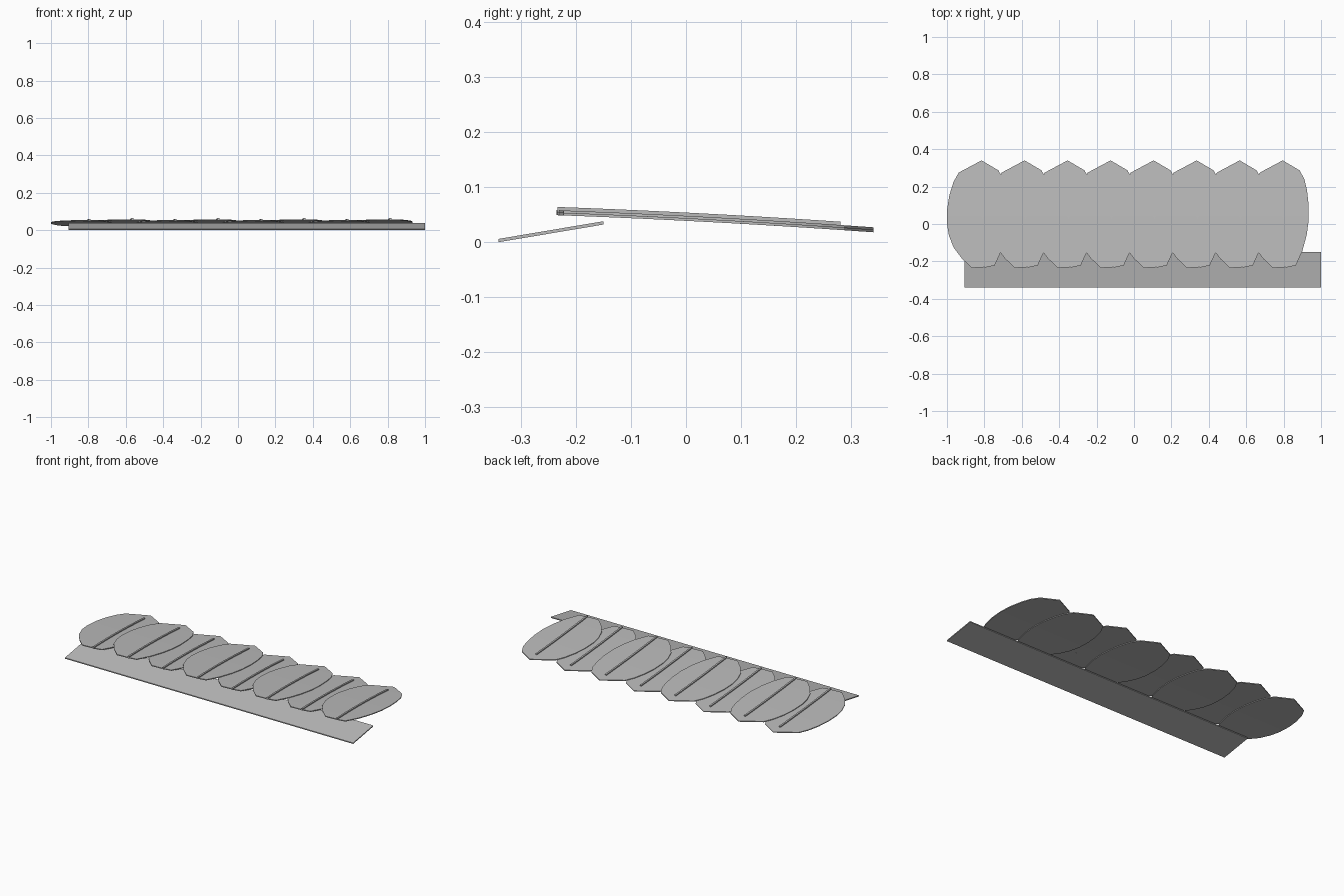
import bpy, bmesh
from mathutils import Vector

if "Cube" in bpy.data.objects:
    bpy.data.objects.remove(bpy.data.objects["Cube"], do_unlink=True)

grey = bpy.data.materials.new("warm_grey")
grey.use_nodes = True
colour = (0.5, 0.5, 0.5, 1)
grey.diffuse_color = colour
grey.node_tree.nodes["Principled BSDF"].inputs["Base Color"].default_value = colour

COUNT, SPACING, FIRST_X = 8, 0.23, -0.815
THICK = 0.005


def surface_height(y):
    # Gentle downward arch towards the back
    t = (y + 0.235) / 0.575
    return 0.049 - 0.021 * t - 0.010 * t * t


def finish(bm, name, x=0.0, z=0.0):
    bmesh.ops.recalc_face_normals(bm, faces=bm.faces)
    mesh = bpy.data.meshes.new(name)
    bm.to_mesh(mesh)
    bm.free()
    mesh.materials.append(grey)
    obj = bpy.data.objects.new(name, mesh)
    obj.location = (x, 0, z)
    bpy.context.collection.objects.link(obj)
    return obj


def thicken(bm, amount):
    result = bmesh.ops.extrude_face_region(bm, geom=bm.faces[:])
    verts = [v for v in result["geom"] if isinstance(v, bmesh.types.BMVert)]
    bmesh.ops.translate(bm, verts=verts, vec=(0, 0, amount))


def strip(sections, amount):
    # Slab from pairs of left and right points
    bm = bmesh.new()
    rows = [[bm.verts.new(p) for p in pair] for pair in sections]
    for a, b in zip(rows, rows[1:]):
        bm.faces.new((a[0], a[1], b[1], b[0]))
    thicken(bm, amount)
    return bm


# Leaf outline: pointed back, bulging sides, blunt front
OUTLINE = [
    (0, 0.34), (-0.122, 0.275), (-0.15, 0.225), (-0.172, 0.155), (-0.184, 0.08),
    (-0.185, 0.0), (-0.175, -0.06), (-0.15, -0.125), (-0.105, -0.185), (-0.052, -0.235),
    (0.03, -0.23), (0.07, -0.222), (0.105, -0.145), (0.128, -0.06), (0.139, 0.02),
    (0.139, 0.1), (0.13, 0.18), (0.116, 0.24), (0.09, 0.287)]


def leaf(name, x, z):
    bm = bmesh.new()
    bm.faces.new([bm.verts.new((px, py, 0)) for px, py in OUTLINE])
    for i in range(9):
        bmesh.ops.bisect_plane(bm, geom=bm.verts[:] + bm.edges[:] + bm.faces[:],
                               plane_co=Vector((0, -0.19 + i * 0.055, 0)),
                               plane_no=Vector((0, 1, 0)))
    for v in bm.verts:
        v.co.z = surface_height(v.co.y)
    thicken(bm, THICK)
    obj = finish(bm, name, x, z)
    bpy.ops.object.select_all(action="DESELECT")
    obj.select_set(True)
    bpy.context.view_layer.objects.active = obj
    bpy.ops.object.shade_smooth_by_angle()


def rib(name, x, z):
    # Slim raised midrib following the arch
    sections = []
    for i in range(11):
        t = i / 10
        y = 0.28 - 0.513 * t
        cx = 0.021 * t * t
        sections.append([(cx + s * 0.005, y, surface_height(y)) for s in (-1, 1)])
    finish(strip(sections, 0.011), name, x, z)


# Overlapping row, every second leaf sitting higher
for i in range(COUNT):
    x = FIRST_X + i * SPACING
    z = 0.004 * (i % 2)
    leaf(f"leaf_{i + 1}", x, z)
    rib(f"midrib_{i + 1}", x, z)

# Tilted front board
finish(strip([[(-0.907, -0.34, 0), (1, -0.34, 0)],
              [(-0.907, -0.15, 0.032), (1, -0.15, 0.032)]], 0.006), "front_board")
